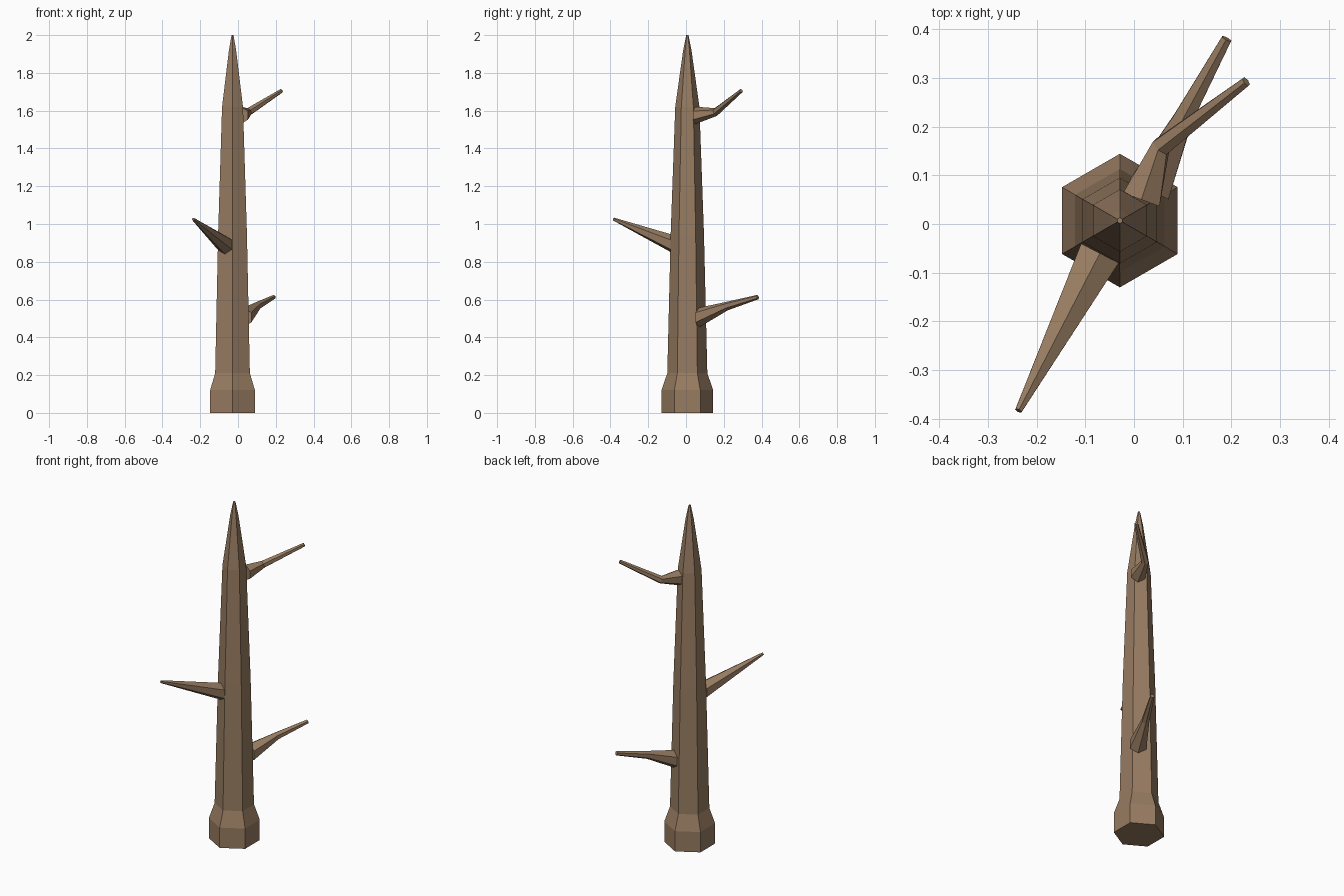
import bpy, bmesh, math
from mathutils import Vector

if "Cube" in bpy.data.objects:
    bpy.data.objects.remove(bpy.data.objects["Cube"])

bark = bpy.data.materials.new("bark")
bark.diffuse_color = (0.31, 0.2, 0.12, 1)
bark.use_nodes = True
bark.node_tree.nodes["Principled BSDF"].inputs["Base Color"].default_value = bark.diffuse_color


def tube(name, rings, sides=6):
    """Capped tube; rings are (centre, axis, radius)."""
    bm = bmesh.new()
    loops = []
    for centre, axis, radius in rings:
        axis = Vector(axis).normalized()
        # sideways and upward directions of the ring
        if abs(axis.z) > 0.99:
            u, v = Vector((1, 0, 0)), Vector((0, 1, 0))
        else:
            u = Vector((0, 0, 1)).cross(axis).normalized()
            v = axis.cross(u)
        loop = []
        for i in range(sides):
            a = math.pi / 2 + math.tau * i / sides
            offset = u * math.cos(a) + v * math.sin(a)
            loop.append(bm.verts.new(Vector(centre) + offset * radius))
        loops.append(loop)
    for low, high in zip(loops, loops[1:]):
        for i in range(sides):
            j = (i + 1) % sides
            bm.faces.new((low[i], low[j], high[j], high[i]))
    bm.faces.new(loops[0][::-1])
    bm.faces.new(loops[-1])
    bmesh.ops.recalc_face_normals(bm, faces=bm.faces)
    mesh = bpy.data.meshes.new(name)
    bm.to_mesh(mesh)
    bm.free()
    mesh.materials.append(bark)
    obj = bpy.data.objects.new(name, mesh)
    bpy.context.collection.objects.link(obj)


def branch(name, points):
    """Tapered branch through (x, y, z, radius) points; base ring stands upright."""
    pts = [Vector(p[:3]) for p in points]
    rings = []
    for i, p in enumerate(pts):
        axis = pts[min(i + 1, len(pts) - 1)] - pts[max(i - 1, 0)]
        if i == 0:
            axis.z = 0
        rings.append((p, axis, points[i][3]))
    tube(name, rings)


# Trunk with flared foot and pointed top
profile = [(0, 0.137), (0.12, 0.137), (0.21, 0.106), (0.95, 0.088),
           (1.62, 0.064), (1.92, 0.022), (2.0, 0.006)]
tube("trunk", [((-0.029, 0.007, z), (0, 0, 1), r) for z, r in profile])

# Three bare branches
branch("lower_branch", [(0.03, 0.07, 0.505, 0.052), (0.1, 0.215, 0.565, 0.023),
                        (0.19, 0.38, 0.613, 0.012)])
branch("middle_branch", [(-0.07, -0.06, 0.89, 0.05), (-0.237, -0.383, 1.026, 0.008)])
branch("upper_branch", [(0.015, 0.05, 1.575, 0.046), (0.055, 0.158, 1.593, 0.022),
                        (0.23, 0.292, 1.705, 0.011)])
